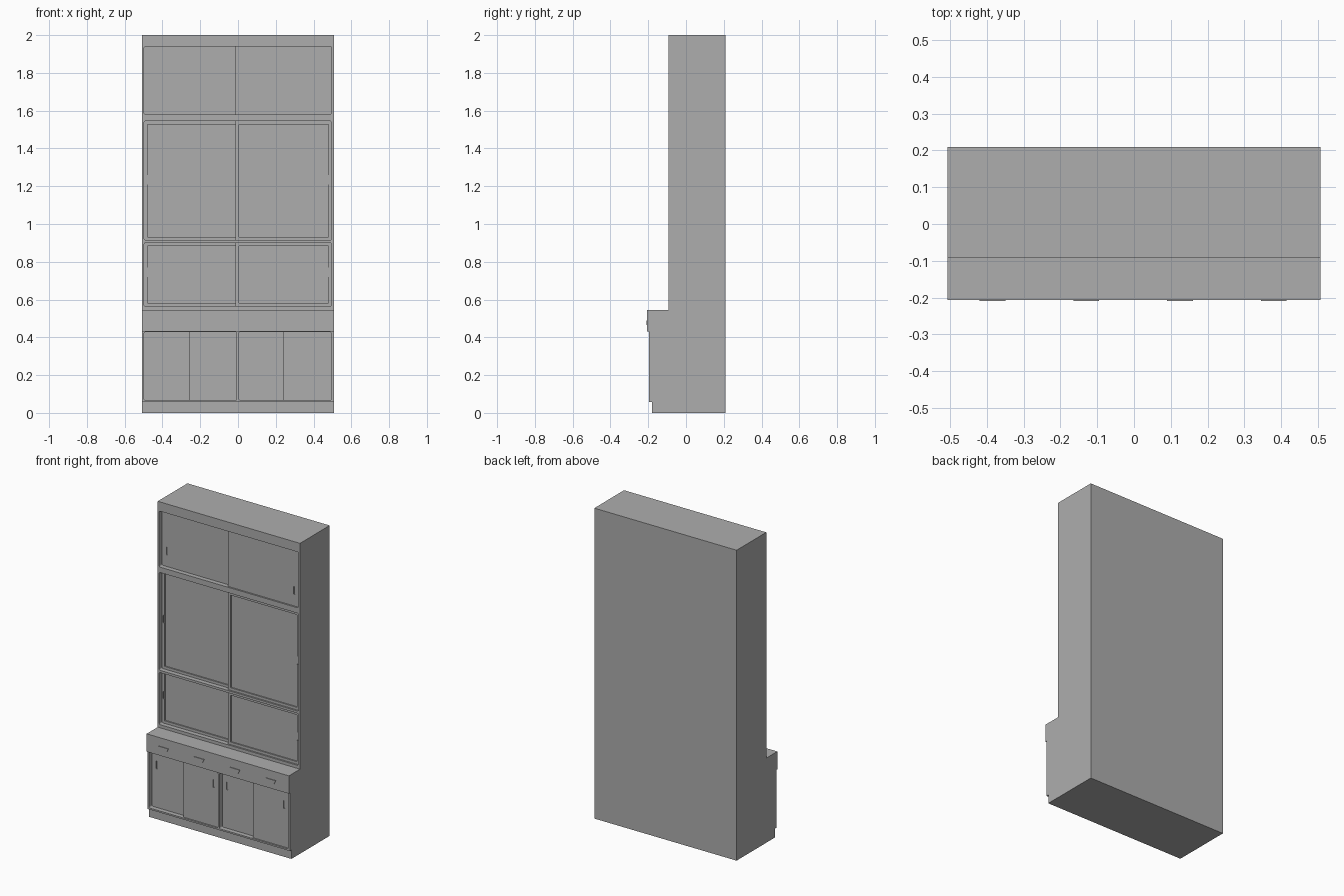
import bpy, bmesh, math
from mathutils import Vector

if "Cube" in bpy.data.objects:
    bpy.data.objects.remove(bpy.data.objects["Cube"], do_unlink=True)

grey = bpy.data.materials.new("cabinet grey")
grey.use_nodes = True
colour = (0.42, 0.42, 0.42, 1)
grey.diffuse_color = colour
grey.node_tree.nodes["Principled BSDF"].inputs["Base Color"].default_value = colour


def finish(bm, name):
    bmesh.ops.recalc_face_normals(bm, faces=bm.faces[:])
    mesh = bpy.data.meshes.new(name)
    bm.to_mesh(mesh)
    bm.free()
    mesh.materials.append(grey)
    obj = bpy.data.objects.new(name, mesh)
    bpy.context.collection.objects.link(obj)
    return obj


def prism(name, points, offset):
    """Extrude a closed outline along an offset."""
    bm = bmesh.new()
    face = bm.faces.new([bm.verts.new(p) for p in points])
    new = bmesh.ops.extrude_face_region(bm, geom=[face])["geom"]
    verts = [v for v in new if isinstance(v, bmesh.types.BMVert)]
    bmesh.ops.translate(bm, verts=verts, vec=Vector(offset))
    return finish(bm, name)


def rounded_block(name, x0, x1, z0, z1, y0, y1, r, steps=4):
    """Block facing the front with rounded corners."""
    points = []
    corners = [(x1 - r, z1 - r), (x0 + r, z1 - r), (x0 + r, z0 + r), (x1 - r, z0 + r)]
    for i, (cx, cz) in enumerate(corners):
        for k in range(steps + 1):
            a = math.pi / 2 * (i + k / steps)
            points.append((cx + r * math.cos(a), y0, cz + r * math.sin(a)))
    return prism(name, points, (0, y1 - y0, 0))


def cut(obj, cutter):
    mod = obj.modifiers.new("cut", "BOOLEAN")
    mod.operation, mod.solver, mod.object = "DIFFERENCE", "EXACT", cutter
    cutter.hide_render = True
    bpy.context.view_layer.objects.active = obj
    bpy.ops.object.modifier_apply(modifier=mod.name)
    bpy.data.objects.remove(cutter, do_unlink=True)


def door(name, x0, x1, z0, z1, y, framed, handle_x, handle_z):
    """Sliding door, optionally with a sunken pane, and a finger slot."""
    bm = bmesh.new()
    bmesh.ops.create_cube(bm, size=1)
    for v in bm.verts:
        v.co = ((x0 + x1) / 2 + v.co.x * (x1 - x0), y + 0.009 + v.co.y * 0.018,
                (z0 + z1) / 2 + v.co.z * (z1 - z0))
    if framed:
        bm.normal_update()
        front = [f for f in bm.faces if f.normal.y < -0.9]
        bmesh.ops.inset_region(bm, faces=front, thickness=0.024)
        new = bmesh.ops.extrude_face_region(bm, geom=front)["geom"]
        verts = [v for v in new if isinstance(v, bmesh.types.BMVert)]
        bmesh.ops.translate(bm, verts=verts, vec=(0, 0.008, 0))
        bmesh.ops.delete(bm, geom=front, context="FACES")
    obj = finish(bm, name)
    cut(obj, rounded_block("slot", handle_x - 0.005, handle_x + 0.005,
                           handle_z - 0.025, handle_z + 0.025, y - 0.01, y + 0.006, 0.002))


# Stepped body: plinth, lower cupboard, drawer band and tall upper part
W, BACK, UPPER, BAND, LOWER, PLINTH = 0.507, 0.209, -0.093, -0.206, -0.196, -0.18
profile = [(BACK, 0), (PLINTH, 0), (PLINTH, 0.057), (LOWER, 0.057), (LOWER, 0.43),
           (BAND, 0.43), (BAND, 0.545), (UPPER, 0.545), (UPPER, 2), (BACK, 2)]
body = prism("cabinet_body", [(-W, y, z) for y, z in profile], (2 * W, 0, 0))

# Openings: name, x range, division, z range, face depth, framed, handle inset, handle height
openings = [
    ("top", -0.497, 0.495, -0.012, 1.58, 1.94, UPPER, False, 0.035, 1.68),
    ("middle", -0.497, 0.495, -0.012, 0.915, 1.545, UPPER, True, 0.013, 1.235),
    ("counter", -0.497, 0.495, -0.012, 0.565, 0.90, UPPER, True, 0.013, 0.745),
    ("base_right", -0.497, -0.007, -0.26, 0.067, 0.428, LOWER, False, 0.035, 0.34),
    ("base_left", 0.005, 0.495, 0.237, 0.067, 0.428, LOWER, False, 0.035, 0.34),
]
for name, x0, x1, mid, z0, z1, face, framed, inset, hz in openings:
    cut(body, rounded_block("opening", x0, x1, z0, z1, face - 0.03, face + 0.052, 0.008))
    # The rear door slides behind the front one
    door(name + "_rear_door", x0, mid + 0.02, z0, z1, face + 0.03, framed, x0 + inset, hz)
    door(name + "_front_door", mid, x1, z0, z1, face + 0.01, framed, x1 - inset, hz)

# Tapered drawer pulls
for i in range(4):
    x = -0.385 + i * 0.255
    outline = [(-0.035, 0.49), (0.035, 0.49), (0.022, 0.465), (-0.022, 0.465)]
    prism("drawer_pull_%d" % (i + 1), [(x + dx, BAND - 0.004, z) for dx, z in outline],
          (0, 0.008, 0))
